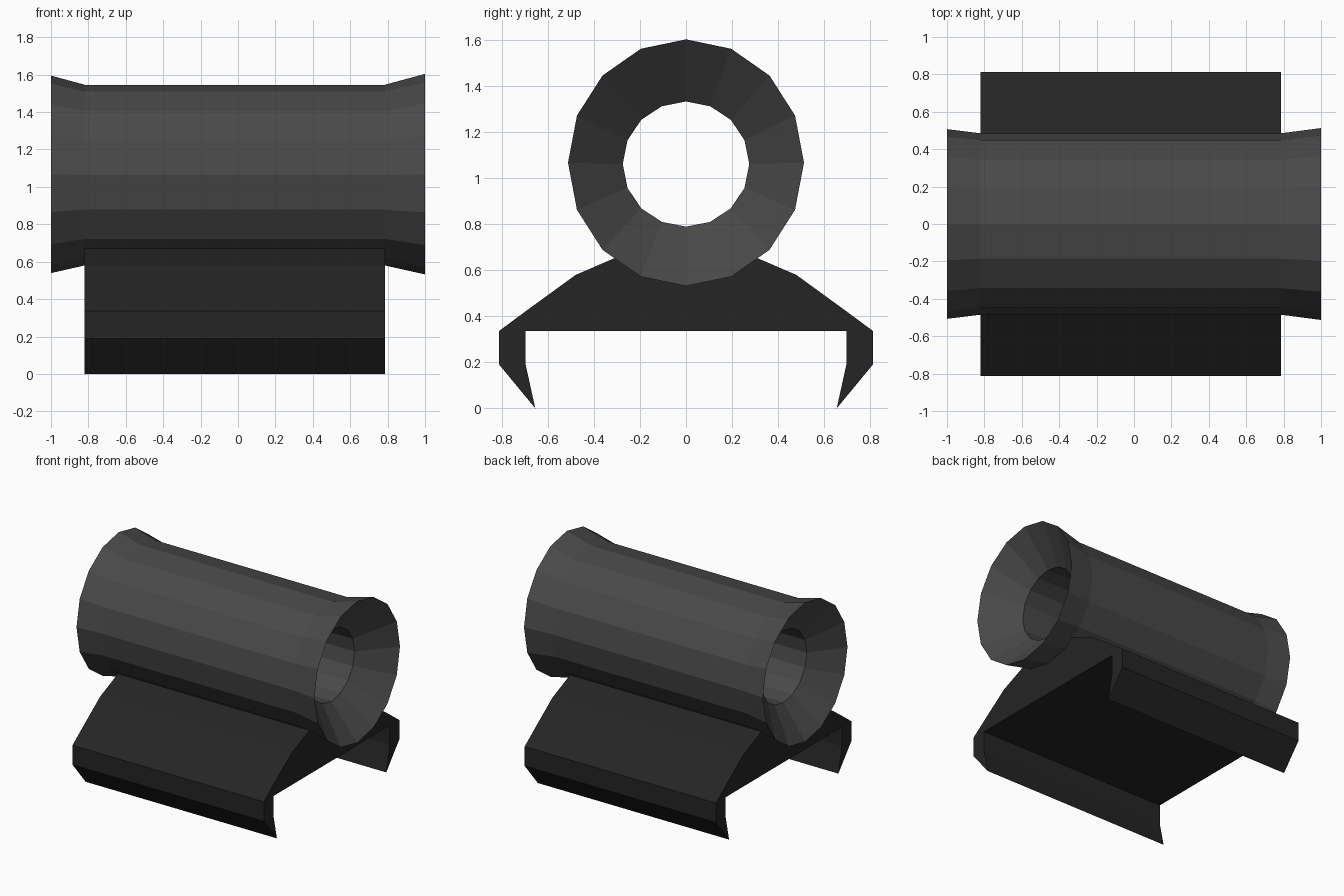
import bpy, bmesh, math

if "Cube" in bpy.data.objects:
    bpy.data.objects.remove(bpy.data.objects["Cube"])


def material(name, rgb):
    m = bpy.data.materials.new(name)
    m.diffuse_color = (*rgb, 1)
    m.use_nodes = True
    m.node_tree.nodes["Principled BSDF"].inputs["Base Color"].default_value = m.diffuse_color
    return m


def finish(name, bm, mat):
    bmesh.ops.recalc_face_normals(bm, faces=bm.faces[:])
    mesh = bpy.data.meshes.new(name)
    bm.to_mesh(mesh)
    bm.free()
    mesh.materials.append(mat)
    obj = bpy.data.objects.new(name, mesh)
    bpy.context.collection.objects.link(obj)
    return obj


tube_grey = material("dark grey", (0.066, 0.066, 0.066))
base_black = material("charcoal black", (0.018, 0.018, 0.018))

X0, X1 = -0.82, 0.785
SIDES = 16

# Sight tube: 16-sided, flared rims, funnel ends and an open bore
# stations: x, y radius, z radius, centre height
stations = [(-1, 0.507, 0.528, 1.067), (X0, 0.485, 0.483, 1.063),
            (X1, 0.485, 0.483, 1.063), (1, 0.513, 0.536, 1.068),
            (X1, 0.275, 0.272, 1.062), (X0, 0.275, 0.272, 1.062)]
bm = bmesh.new()
rings = []
for x, ry, rz, zc in stations:
    angles = [2 * math.pi * i / SIDES for i in range(SIDES)]
    rings.append([bm.verts.new((x, ry * math.sin(a), zc + rz * math.cos(a)))
                  for a in angles])
for k, ring in enumerate(rings):
    nxt = rings[(k + 1) % len(rings)]
    for i in range(SIDES):
        j = (i + 1) % SIDES
        bm.faces.new((ring[i], ring[j], nxt[j], nxt[i]))
finish("tube", bm, tube_grey)

# Mount: mirrored clamp profile extruded along x
half = [(0.26, 0.675), (0.48, 0.58), (0.70, 0.42), (0.812, 0.337), (0.812, 0.19),
        (0.655, 0.0), (0.697, 0.19), (0.697, 0.337)]
profile = half + [(-y, z) for y, z in reversed(half)]
bm = bmesh.new()
face = bm.faces.new([bm.verts.new((X0, y, z)) for y, z in profile])
ext = bmesh.ops.extrude_face_region(bm, geom=[face], use_keep_orig=True)
verts = [g for g in ext["geom"] if isinstance(g, bmesh.types.BMVert)]
bmesh.ops.translate(bm, verts=verts, vec=(X1 - X0, 0, 0))
finish("clamp_mount", bm, base_black)
